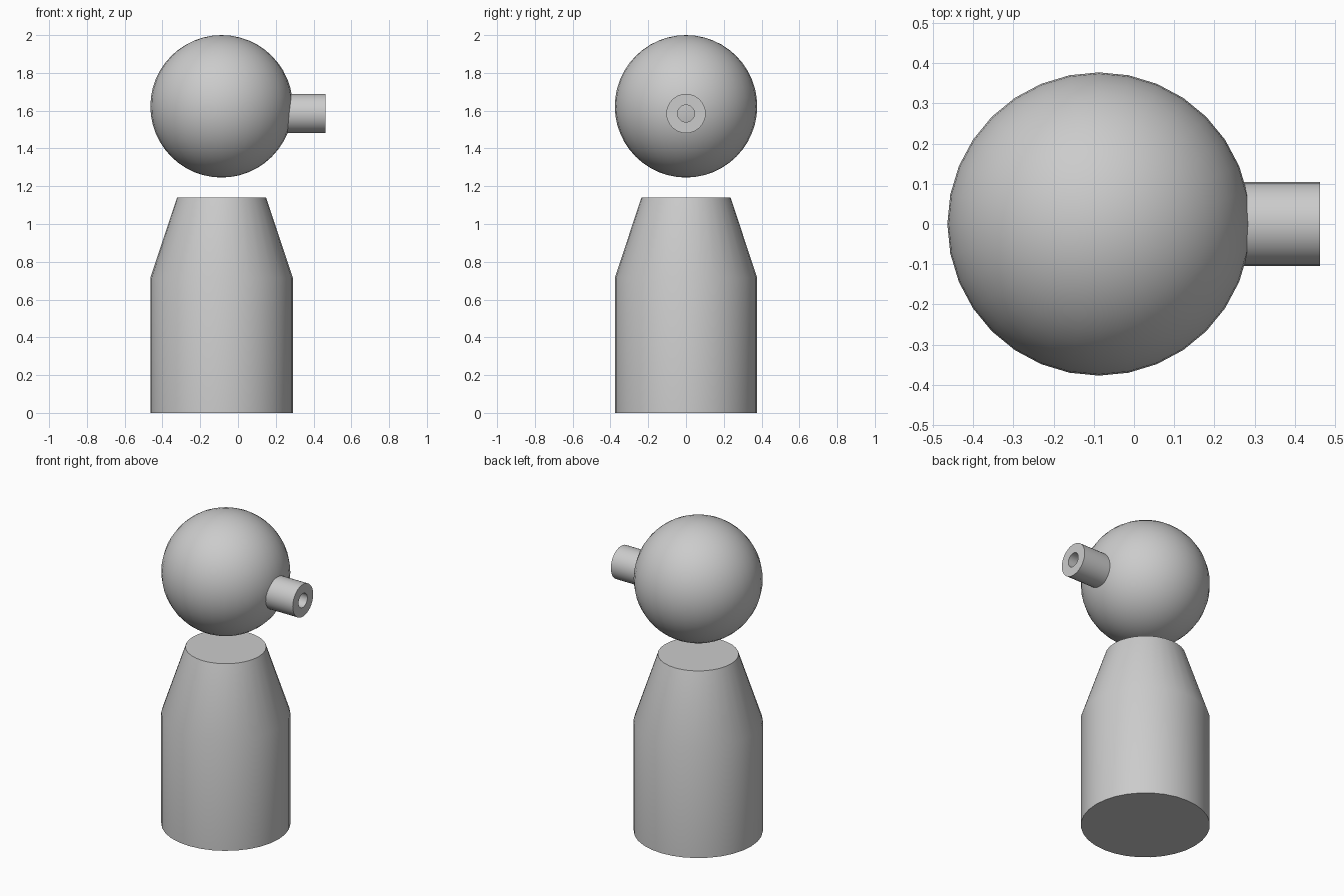
import bpy, bmesh, math
from mathutils import Matrix

if "Cube" in bpy.data.objects:
    bpy.data.objects.remove(bpy.data.objects["Cube"])

CX = -0.087   # axis of body and head
SIDES = 32


def finish(name, bm, matrix, angle=30):
    bmesh.ops.recalc_face_normals(bm, faces=bm.faces)
    bm.transform(matrix)
    me = bpy.data.meshes.new(name)
    bm.to_mesh(me)
    bm.free()
    ob = bpy.data.objects.new(name, me)
    bpy.context.collection.objects.link(ob)
    bpy.ops.object.select_all(action='DESELECT')
    ob.select_set(True)
    bpy.context.view_layer.objects.active = ob
    bpy.ops.object.shade_smooth_by_angle(angle=math.radians(angle))
    return ob


def lathe(name, profile, matrix, caps=True, closed=False):
    """Revolve (radius, height) points round z."""
    bm = bmesh.new()
    rings = []
    for r, z in profile:
        rings.append([bm.verts.new((r * math.cos(2 * math.pi * i / SIDES),
                                    r * math.sin(2 * math.pi * i / SIDES), z))
                      for i in range(SIDES)])
    pairs = list(zip(rings, rings[1:]))
    if closed:
        pairs.append((rings[-1], rings[0]))
    for a, b in pairs:
        for i in range(SIDES):
            j = (i + 1) % SIDES
            bm.faces.new((a[i], a[j], b[j], b[i]))
    if caps:
        bm.faces.new(rings[0])
        bm.faces.new(rings[-1])
    return finish(name, bm, matrix)


# Body: cylinder with tapered shoulders
lathe("body", [(0.377, 0), (0.377, 0.715), (0.236, 1.14)],
      Matrix.Translation((CX, 0, 0)))

# Head: floating ball
bm = bmesh.new()
bmesh.ops.create_uvsphere(bm, u_segments=SIDES, v_segments=SIDES // 2 + 8, radius=0.377)
finish("head", bm, Matrix.Translation((CX, 0, 1.623)))

# Snout: short bored tube, sunk into the head and pointing to +x
lathe("snout", [(0.104, 0), (0.104, 0.223), (0.045, 0.223), (0.045, 0)],
      Matrix.Translation((0.24, 0, 1.585)) @ Matrix.Rotation(math.pi / 2, 4, 'Y'),
      caps=False, closed=True)
